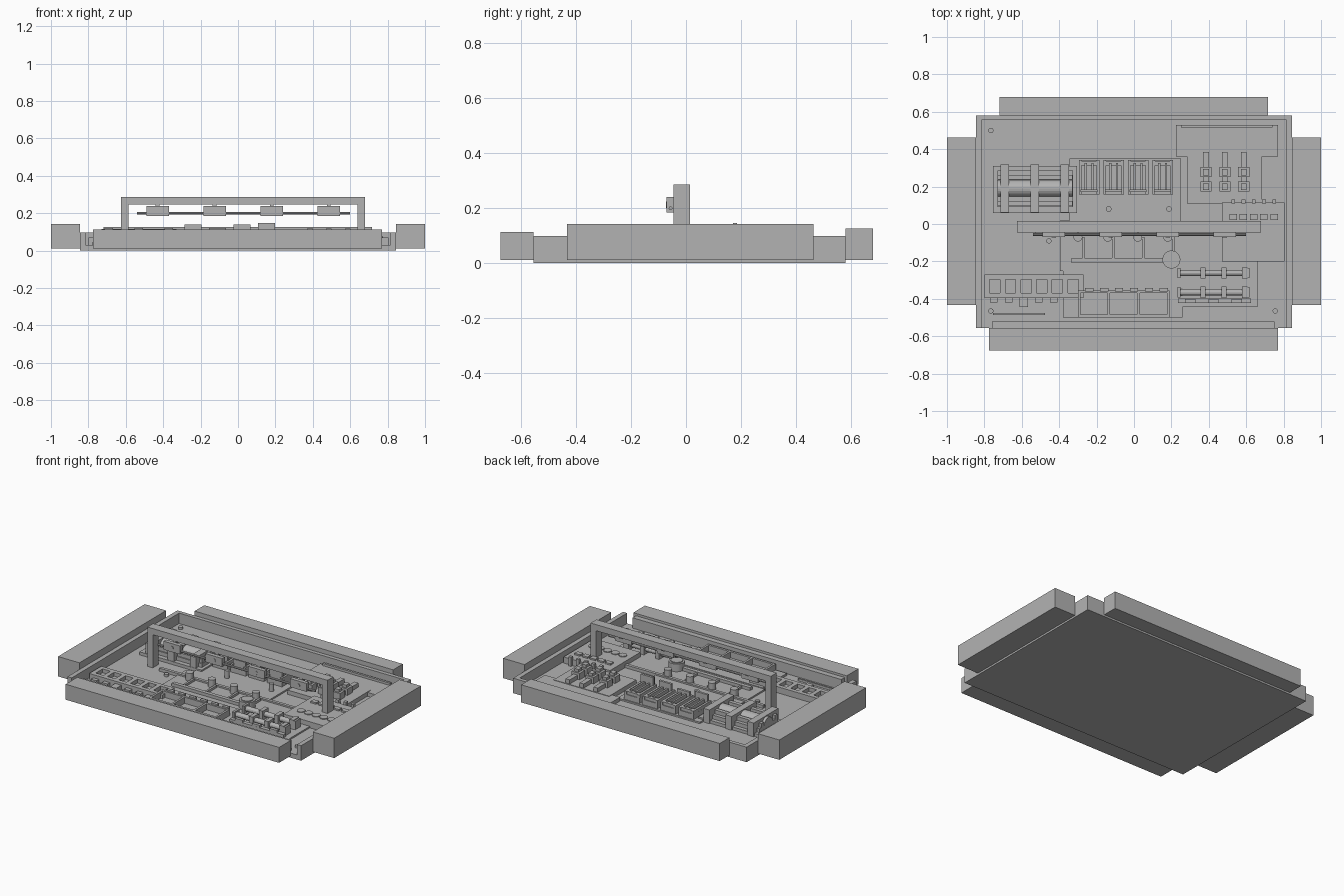
import bpy
import bmesh
from mathutils import Matrix, Vector

old = bpy.data.objects.get("Cube")
if old:
    bpy.data.objects.remove(old, do_unlink=True)

grey = bpy.data.materials.new("plain grey")
grey.use_nodes = True
tone = (0.45, 0.45, 0.45, 1)
grey.diffuse_color = tone
grey.node_tree.nodes["Principled BSDF"].inputs["Base Color"].default_value = tone

FLOOR = 0.03


class Part:
    """Collects boxes and cylinders into one named object."""

    def __init__(self, name):
        self.name, self.bm = name, bmesh.new()

    def box(self, xs, ys, zs):
        low, high = Vector((xs[0], ys[0], zs[0])), Vector((xs[1], ys[1], zs[1]))
        place = Matrix.Translation((low + high) / 2) @ Matrix.Diagonal((*(high - low), 1))
        bmesh.ops.create_cube(self.bm, size=1, matrix=place)
        return self

    def block(self, x, y, width, depth, top, bottom=FLOOR):
        return self.box((x - width / 2, x + width / 2), (y - depth / 2, y + depth / 2), (bottom, top))

    def rod(self, centre, radius, length, axis="Z", sides=20):
        turn = {"Z": Matrix(), "X": Matrix.Rotation(1.5708, 4, "Y"), "Y": Matrix.Rotation(1.5708, 4, "X")}[axis]
        bmesh.ops.create_cone(self.bm, cap_ends=True, segments=sides, radius1=radius, radius2=radius,
                              depth=length, matrix=Matrix.Translation(centre) @ turn)
        return self

    def ladder(self, xs, ys, zs, cells, rail, rung):
        """Open frame split into equal cells along x."""
        self.box(xs, (ys[0], ys[0] + rail), zs)
        self.box(xs, (ys[1] - rail, ys[1]), zs)
        for i in range(cells + 1):
            x = xs[0] + (xs[1] - xs[0] - rung) * i / cells
            self.box((x, x + rung), (ys[0] + rail, ys[1] - rail), zs)
        return self

    def done(self):
        mesh = bpy.data.meshes.new(self.name)
        self.bm.to_mesh(mesh)
        self.bm.free()
        mesh.materials.append(grey)
        obj = bpy.data.objects.new(self.name, mesh)
        bpy.context.collection.objects.link(obj)


def spread(start, step, count):
    return [start + step * i for i in range(count)]


# Tray floor and walls, open at the two front corners
Part("tray_floor").box((-0.845, 0.845), (-0.555, 0.58), (0, FLOOR)).done()
walls = Part("tray_walls")
for side in (-1, 1):
    walls.block(side * 0.83, 0.0125, 0.03, 1.135, 0.098)
walls.box((-0.815, 0.815), (0.555, 0.58), (FLOOR, 0.098))
walls.box((-0.76, 0.75), (-0.555, -0.52), (FLOOR, 0.098))
walls.done()

# Outer buffer bars
for side, name in ((-1, "right_buffer"), (1, "left_buffer")):
    Part(name).block(side * 0.922, 0.015, 0.155, 0.896, 0.142, 0.012).done()
Part("front_buffer").box((-0.775, 0.77), (-0.675, -0.555), (0.012, 0.113)).done()
Part("back_buffer").box((-0.72, 0.717), (0.58, 0.68), (0.012, 0.127)).done()

# Overhead gantry with its rail and hanging lamps
gantry = Part("gantry")
gantry.box((-0.625, 0.68), (-0.045, 0.015), (0.247, 0.287))
for x in (-0.605, 0.66):
    gantry.block(x, -0.015, 0.04, 0.06, 0.247)
gantry.done()
Part("lamp_rail").rod((0.03, -0.056, 0.2), 0.007, 1.14, "X", 10).done()
lamps = Part("hanging_lamps")
for x in (-0.43, -0.125, 0.18, 0.485):
    lamps.block(x, -0.057, 0.12, 0.026, 0.24, 0.185)
    lamps.rod((x, -0.07, 0.212), 0.012, 0.006, "Y", 12)
    lamps.block(x, -0.03, 0.02, 0.03, 0.25, 0.225)
lamps.done()

# Thin base plates under the component groups
plates = Part("mounting_plates")
plates.box((-0.395, 0.25), (-0.25, 0.02), (FLOOR, 0.04))
plates.box((-0.345, 0.25), (0.02, 0.35), (FLOOR, 0.04))
plates.box((0.22, 0.66), (-0.445, -0.05), (FLOOR, 0.04))
plates.box((-0.38, 0.26), (-0.5, -0.25), (FLOOR, 0.045))
plates.done()

# Strapped motor at the back right
motor = Part("strapped_motor")
motor.box((-0.755, -0.305), (0.06, 0.31), (FLOOR, 0.05))
motor.box((-0.73, -0.325), (0.09, 0.285), (0.05, 0.075))
motor.rod((-0.53, 0.19, 0.07), 0.045, 0.4, "X")
for x in (-0.69, -0.53, -0.37):
    motor.block(x, 0.19, 0.045, 0.255, 0.12)
for y in (0.11, 0.25):
    motor.block(-0.53, y, 0.4, 0.025, 0.1)
motor.done()

# Row of four relay modules with raised crossbars
for i, top in enumerate((0.14, 0.122, 0.14, 0.147)):
    x = -0.24 + 0.131 * i
    relay = Part("relay_module")
    relay.block(x, 0.25, 0.11, 0.185, 0.075)
    for side in (-1, 1):
        relay.block(x + side * 0.047, 0.25, 0.015, 0.185, 0.095)
        relay.block(x + side * 0.018, 0.25, 0.012, 0.15, 0.105)
    relay.block(x, 0.325, 0.11, 0.025, 0.095)
    relay.block(x, 0.178, 0.09, 0.015, top)
    relay.done()

# Back left cover box
cover = Part("cover_box")
cover.box((0.225, 0.77), (0.36, 0.53), (FLOOR, 0.055))
cover.box((0.25, 0.74), (0.515, 0.53), (0.055, 0.07))
cover.done()

# Bank of six upright contacts
bank = Part("contact_bank")
bank.box((0.283, 0.685), (0.11, 0.39), (FLOOR, 0.058))
for x in spread(0.385, 0.101, 3):
    bank.block(x, 0.28, 0.03, 0.21, 0.085)
    for y in (0.2, 0.277):
        bank.block(x, y, 0.06, 0.053, 0.1)
        bank.block(x, y, 0.03, 0.035, 0.118)
bank.done()

# Control panel with keys, dials and edge teeth
panel = Part("control_panel")
panel.box((0.47, 0.805), (-0.2, 0.115), (FLOOR, 0.07))
for x in spread(0.53, 0.055, 5):
    panel.block(x, 0.037, 0.04, 0.032, 0.08, 0.07)
    panel.block(x, 0.12, 0.02, 0.02, 0.09)
    panel.rod((x, -0.105, 0.072), 0.025, 0.006)
panel.done()

# Socket strip at the front right
strip = Part("socket_strip")
strip.box((-0.8, -0.27), (-0.395, -0.27), (FLOOR, 0.045))
strip.ladder((-0.8, -0.27), (-0.395, -0.27), (0.045, 0.07), 6, 0.027, 0.028)
for x in spread(-0.75, 0.08, 5):
    strip.block(x, -0.405, 0.04, 0.03, 0.05)
strip.block(-0.59, -0.42, 0.045, 0.05, 0.055)
strip.block(-0.615, -0.482, 0.28, 0.01, 0.045)
strip.done()

# Divided trough at the front
trough = Part("divided_trough")
trough.ladder((-0.3, 0.19), (-0.5, -0.355), (0.045, 0.085), 3, 0.015, 0.014)
for x in spread(-0.24, 0.08, 6):
    trough.block(x, -0.352, 0.045, 0.02, 0.095)
trough.done()

# Two clamped rails at the front left
rails = Part("clamped_rails")
for y in (-0.262, -0.365):
    rails.rod((0.425, y, 0.07), 0.017, 0.37, "X", 12)
    for x in (0.24, 0.61):
        rails.block(x, y, 0.015, 0.055, 0.095)
    for x in spread(0.37, 0.111, 3):
        rails.block(x, y, 0.027, 0.06, 0.1)
rails.block(0.43, -0.41, 0.39, 0.025, 0.06)
for x in spread(0.3, 0.125, 3):
    rails.block(x, -0.412, 0.055, 0.02, 0.075)
rails.done()

# Pipe manifold with vertical studs and a round gauge
pipes = Part("pipe_manifold")
pipes.block(-0.075, -0.195, 0.52, 0.025, 0.06)
for x in spread(-0.3, 0.16, 4):
    pipes.block(x + 0.03, -0.13, 0.013, 0.12, 0.055)
    pipes.rod((x, -0.07, 0.06), 0.024, 0.06)
pipes.rod((0.2, -0.19, 0.06), 0.048, 0.06, sides=28)
pipes.rod((0.2, -0.19, 0.092), 0.036, 0.008, sides=28)
for x in (-0.135, 0.187):
    pipes.rod((x, 0.08, 0.06), 0.015, 0.06)
pipes.block(0.02, -0.05, 1.1, 0.02, 0.05)
pipes.done()

# Screws in the tray floor
screws = Part("floor_screws")
for x, y in ((-0.765, 0.5), (-0.765, -0.465), (0.755, -0.465), (-0.455, -0.09)):
    screws.rod((x, y, 0.035), 0.014, 0.02, sides=14)
screws.done()
